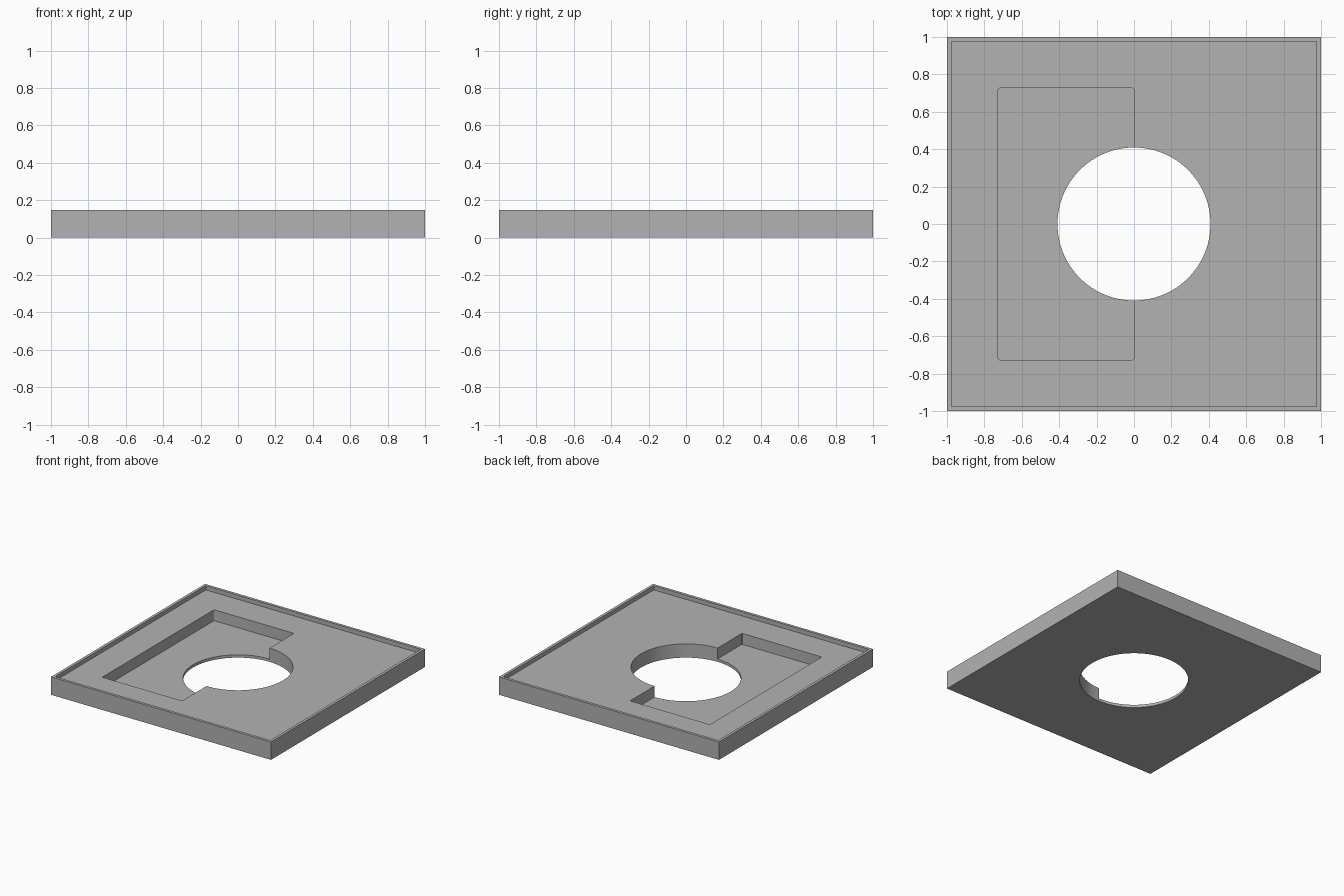
import bpy
import bmesh
from mathutils import Matrix, Vector

cube = bpy.data.objects.get("Cube")
if cube:
    bpy.data.objects.remove(cube, do_unlink=True)

HEIGHT = 0.147      # full height including the lip
LIP_WIDTH = 0.023
DECK = 0.113        # top of the recessed face
FLOOR = 0.023       # floor of the half pocket
POCKET = 0.726
HOLE_RADIUS = 0.409
ABOVE = 0.3         # cutters end above the plate

grey = bpy.data.materials.new("mid grey")
grey.use_nodes = True
grey.diffuse_color = (0.448, 0.448, 0.448, 1)
grey.node_tree.nodes["Principled BSDF"].inputs["Base Color"].default_value = grey.diffuse_color


def finish(name, bm):
    mesh = bpy.data.meshes.new(name)
    bm.to_mesh(mesh)
    bm.free()
    mesh.materials.append(grey)
    obj = bpy.data.objects.new(name, mesh)
    bpy.context.collection.objects.link(obj)
    return obj


def box(name, low, high, corner=0):
    low, high = Vector(low), Vector(high)
    bm = bmesh.new()
    place = Matrix.Translation((low + high) / 2) @ Matrix.Diagonal((*(high - low), 1))
    bmesh.ops.create_cube(bm, size=1, matrix=place)
    if corner:
        upright = [e for e in bm.edges
                   if abs(e.verts[0].co.z - e.verts[1].co.z) > 0.01]
        bmesh.ops.bevel(bm, geom=upright, offset=corner, segments=3,
                        profile=0.5, affect='EDGES')
    return finish(name, bm)


def cylinder(name, radius, low, high):
    bm = bmesh.new()
    bmesh.ops.create_cone(bm, cap_ends=True, segments=96, radius1=radius, radius2=radius,
                          depth=high - low, matrix=Matrix.Translation((0, 0, (low + high) / 2)))
    return finish(name, bm)


# Square plate
plate = box("base_plate", (-1, -1, 0), (1, 1, HEIGHT))

# Recess inside the lip, half pocket and round through hole
inner = 1 - LIP_WIDTH
cutters = [
    box("lip_recess_cutter", (-inner, -inner, DECK), (inner, inner, ABOVE)),
    box("pocket_cutter", (-POCKET, -POCKET, FLOOR), (0, POCKET, ABOVE), corner=0.008),
    cylinder("hole_cutter", HOLE_RADIUS, -ABOVE, ABOVE),
]

bpy.ops.object.select_all(action='DESELECT')
plate.select_set(True)
bpy.context.view_layer.objects.active = plate
for cutter in cutters:
    cut = plate.modifiers.new(cutter.name, 'BOOLEAN')
    cut.operation = 'DIFFERENCE'
    cut.solver = 'EXACT'
    cut.object = cutter
    bpy.ops.object.modifier_apply(modifier=cut.name)
for cutter in cutters:
    bpy.data.objects.remove(cutter, do_unlink=True)

# Smooth hole wall, sharp edges elsewhere
bpy.ops.object.shade_smooth_by_angle(angle=0.5)
